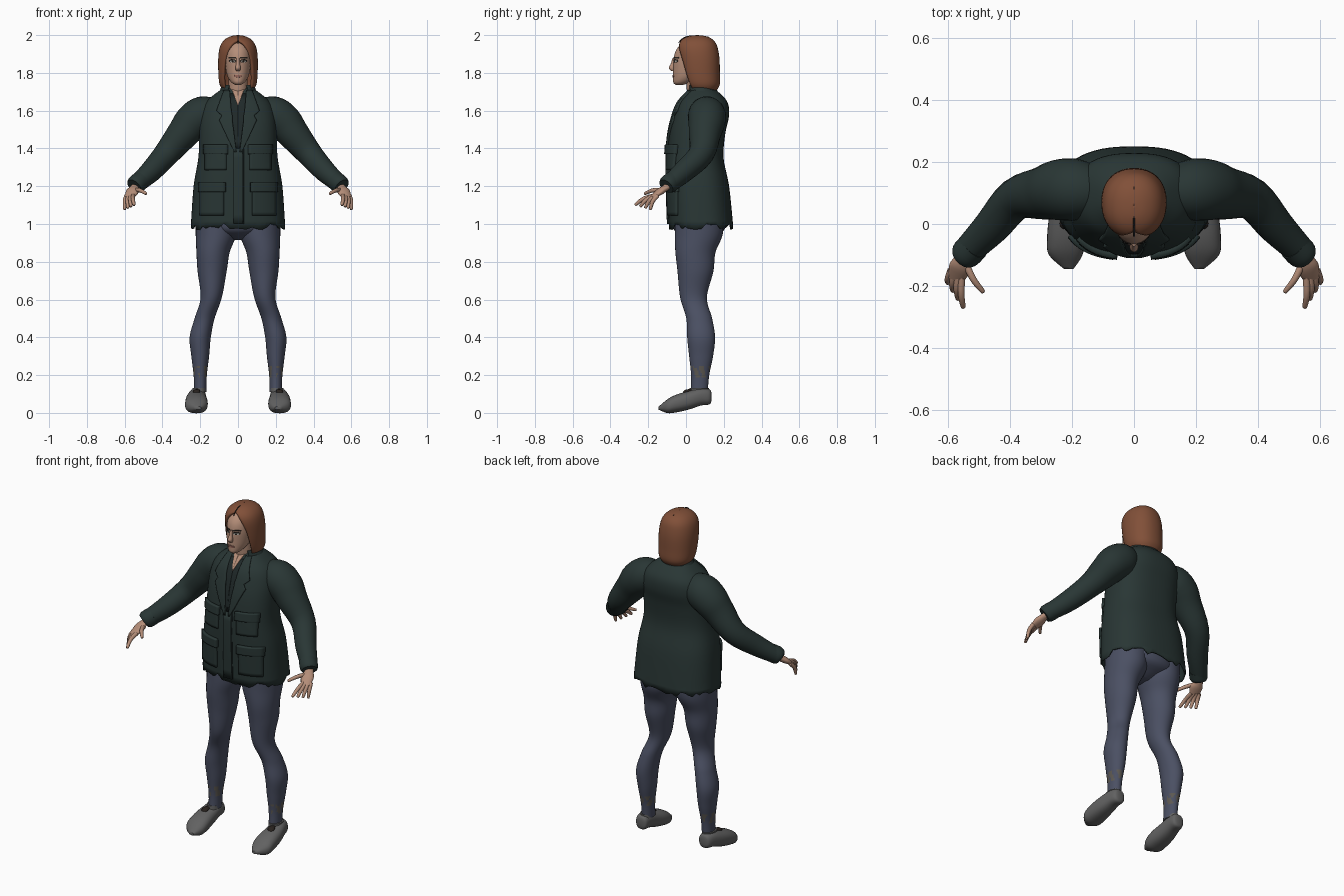
import bpy, bmesh, math, random
from mathutils import Vector
from mathutils.bvhtree import BVHTree

random.seed(4)
if "Cube" in bpy.data.objects:
    bpy.data.objects.remove(bpy.data.objects["Cube"])


def material(name, *colour):
    result = bpy.data.materials.new(name)
    result.use_nodes = True
    result.diffuse_color = (*colour, 1)
    shader = result.node_tree.nodes["Principled BSDF"]
    shader.inputs["Base Color"].default_value = (*colour, 1)
    return result


SKIN = material("skin", .46, .27, .19)
HAIR = material("auburn hair", .22, .08, .04)
JACKET = material("dark green jacket", .022, .037, .035)
SHIRT = material("dark shirt", .014, .022, .022)
PANTS = material("slate pants", .07, .08, .125)
SHOE = material("grey shoe", .12, .12, .12)
WORN = material("worn brown", .11, .1, .085)
DARK = material("dark detail", .02, .015, .012)
LIPS = material("lips", .3, .13, .1)
WHITE = material("eye white", .5, .5, .45)

UP, BACK, FORWARD = Vector((0, 0, 1)), Vector((0, 1, 0)), Vector((0, -1, 0))


def finish(name, bm, mat, mirror, thick):
    """Turn a bmesh into a smooth object, optionally thickened and mirrored."""
    mesh = bpy.data.meshes.new(name)
    bm.to_mesh(mesh)
    bm.free()
    mesh.materials.append(mat)
    mesh.shade_smooth()
    mesh.set_sharp_from_angle(angle=math.radians(50))
    obj = bpy.data.objects.new(name, mesh)
    bpy.context.collection.objects.link(obj)
    if thick:
        solid = obj.modifiers.new("thickness", "SOLIDIFY")
        solid.thickness, solid.offset = thick, -1
    if mirror:
        obj.modifiers.new("mirror", "MIRROR").use_mirror_merge = False
    return obj


def spline(rows, steps):
    """Smoothly interpolate rows of numbers."""
    result, last = [], len(rows) - 1
    for i in range(last):
        before, start, end, after = (Vector(rows[min(max(k, 0), last)]) for k in range(i - 1, i + 3))
        leave, arrive = (end - before) / 2, (after - start) / 2
        for step in range(steps):
            t = step / steps
            ease = t * t * (3 - 2 * t)
            result.append(start.lerp(end, ease) + leave * t * (1 - t) ** 2 - arrive * t * t * (1 - t))
    return result + [Vector(rows[last])]


def loft(name, mat, rows, flat=(1, 1), axis=UP, ref=BACK, sides=28, power=2, steps=4,
         mirror=False, thick=0, gap=None, open_start=False):
    """Skin rings given as (x, y, z, radius), or (y, z, radius) on the centre line.
    flat is the depth to width ratio at both ends; gap(z) opens the front."""
    rows = spline([row if len(row) == 4 else (0, *row) for row in rows], steps)
    last = len(rows) - 1
    bm, rings = bmesh.new(), []
    for i, row in enumerate(rows):
        centre, radius = row.xyz, row.w
        along = axis or (rows[min(i + 1, last)].xyz - rows[max(i - 1, 0)].xyz).normalized()
        deep = (ref - along * ref.dot(along)).normalized()
        wide = deep.cross(along)
        ratio = flat[0] + (flat[1] - flat[0]) * i / last
        opening = gap(centre.z) if gap else 0
        ring = []
        for k in range(sides + bool(gap)):
            angle = opening + (math.tau - 2 * opening) * k / sides
            across, depth = (math.copysign(abs(w) ** (2 / power), w)
                             for w in (math.sin(angle), -math.cos(angle)))
            ring.append(bm.verts.new(centre + (wide * across + deep * depth * ratio) * radius))
        rings.append(ring)
    for low, high in zip(rings, rings[1:]):
        for k in range(sides):
            j = (k + 1) % len(low)
            bm.faces.new((low[k], low[j], high[j], high[k]))
    if not gap:
        for ring in rings[-1:] if open_start else (rings[0], rings[-1]):
            bm.faces.new(ring)
    bmesh.ops.remove_doubles(bm, verts=bm.verts, dist=.0003)
    bmesh.ops.recalc_face_normals(bm, faces=bm.faces)
    return finish(name, bm, mat, mirror, thick)


def patch(name, mat, target, rows, lift, mirror=True, cells=8):
    """Thin plate laid on the front of a part; rows are (x start, x end, z)."""
    tree = BVHTree.FromPolygons([v.co for v in target.data.vertices],
                                [p.vertices[:] for p in target.data.polygons])
    fine = [Vector(a).lerp(Vector(b), s / cells) for a, b in zip(rows, rows[1:]) for s in range(cells + 1)]
    bm, grid, y = bmesh.new(), [], 0
    for start, end, z in fine:
        line = []
        for k in range(cells + 1):
            x = start + (end - start) * k / cells
            hit = tree.ray_cast(Vector((x, -1, z)), BACK)[0]
            y = hit.y if hit else y
            line.append(bm.verts.new((x, y - lift, z)))
        grid.append(line)
    for high, low in zip(grid, grid[1:]):
        for k in range(cells):
            bm.faces.new((high[k], low[k], low[k + 1], high[k + 1]))
    bmesh.ops.remove_doubles(bm, verts=bm.verts, dist=.0001)
    return finish(name, bm, mat, mirror, lift + .004)


def box(x, z, width, height):
    return [(x - width / 2, x + width / 2, z + side * height / 2) for side in (1, -1)]


def oval(x, z, width, height):
    turns = [math.pi * k / 6 for k in range(7)]
    return [(x - width / 2 * math.sin(a), x + width / 2 * math.sin(a), z + height / 2 * math.cos(a))
            for a in turns]


# Jacket body with a ragged hem, and an open collar
body = loft("jacket_body", JACKET, [
    (.08, .985, .25), (.065, 1.2, .235), (.05, 1.35, .21), (.06, 1.48, .205), (.08, 1.57, .2),
    (.09, 1.64, .175), (.09, 1.69, .12), (.08, 1.73, .06)],
    flat=(.68, .78), sides=56, power=2.5, steps=5, thick=.008, open_start=True)
for vert in body.data.vertices:
    if vert.co.z < .99:
        vert.co.z += random.uniform(-.018, .018)
loft("collar", JACKET, [(.09, 1.67, .12), (.085, 1.7, .1), (.08, 1.735, .085)], flat=(.75, .9),
     thick=.012, gap=lambda z: math.radians(36))

# Jacket front details
patch("shirt_front", SHIRT, body, [(0, .045, 1.69), (0, .012, 1.4)], .003)
patch("neck_opening", SKIN, body, [(0, .035, 1.72), (0, .001, 1.63)], .006)
patch("lapel", JACKET, body, [(.045, .075, 1.71), (.035, .115, 1.6), (.03, .085, 1.575),
                              (.03, .1, 1.55), (.008, .02, 1.38)], .012)
patch("placket", JACKET, body, box(0, 1.2, .05, .4), .01, mirror=False)
patch("placket_seam", SHIRT, body, box(.028, 1.2, .005, .4), .004, mirror=False)
for label, x, z, width, height in (("chest", .12, 1.34, .115, .11), ("hip", .14, 1.12, .13, .15)):
    patch(label + "_pocket", JACKET, body, box(x, z, width, height), .012)
    patch(label + "_flap", JACKET, body, box(x, z + height / 2, width + .015, .05), .02)

# Sleeves with cuffs
limb = dict(axis=None, ref=UP, mirror=True)
loft("sleeve", JACKET, [(.1, .1, 1.59, .07), (.18, .11, 1.58, .098), (.24, .11, 1.54, .098),
                        (.29, .1, 1.48, .086), (.38, .08, 1.37, .068), (.46, -.01, 1.28, .058),
                        (.54, -.09, 1.21, .046)], **limb)
loft("cuff", JACKET, [(.515, -.07, 1.23, .05), (.54, -.095, 1.21, .05), (.55, -.105, 1.2, .043)], **limb)

# Hands: palm, a fan of fingers, and thumb
loft("palm", SKIN, [(.535, -.09, 1.21, .025), (.55, -.11, 1.19, .026), (.56, -.14, 1.17, .036),
                    (.575, -.18, 1.14, .025)], flat=(.8, .35), sides=16, **limb)


def finger(name, base, tip):
    knuckle = base.lerp(tip, .5) + Vector((.004, -.006, .008))
    joints = zip((base, knuckle, tip.lerp(knuckle, .1), tip), (.012, .011, .008, .002))
    loft(name, SKIN, [(*point, radius) for point, radius in joints], sides=10, **limb)


for k, label in enumerate(("little", "ring", "middle", "index")):
    finger(label + "_finger", Vector((.59, -.15, 1.15)).lerp(Vector((.555, -.17, 1.15)), k / 3),
           Vector((.6, -.19, 1.075)).lerp(Vector((.55, -.27, 1.1)), k / 3))
finger("thumb", Vector((.545, -.12, 1.18)), Vector((.485, -.22, 1.16)))

# Pants: hips and legs, with worn patches above the ankles
loft("hips", PANTS, [(.065, .915, .04), (.065, .935, .1), (.07, .98, .19), (.07, 1.08, .215)],
     flat=(.95, .62))
leg = loft("leg", PANTS, [
    (.115, .07, 1.08, .11), (.116, .068, .95, .108), (.132, .05, .85, .088), (.137, .05, .75, .077),
    (.142, .04, .61, .056), (.177, .07, .5, .053), (.2, .08, .4, .056), (.2, .08, .3, .047),
    (.2, .075, .2, .035), (.2, .07, .11, .032)], flat=(1.15, 1.4), sides=36, steps=8, mirror=True)
leg.data.materials.append(WORN)
for face in leg.data.polygons:
    x, y, z = face.center
    ragged = math.sin(x * 190) + math.sin(y * 150 + z * 60) + random.uniform(-.8, .8)
    if .19 < z < .255 and ragged > .1:
        face.material_index = 1

# Shoes
loft("shoe", SHOE, [(.21, .135, .085, .015), (.21, .125, .085, .035), (.215, .08, .085, .045),
                    (.22, .02, .068, .054), (.22, -.05, .05, .06), (.22, -.1, .035, .054),
                    (.21, -.145, .025, .015)],
     flat=(1.25, .55), axis=FORWARD, ref=UP, power=2.4, mirror=True)
loft("shoe_opening", SHOE, [(.205, .07, .11, .037), (.205, .07, .132, .036)], flat=(1.4, 1.4), mirror=True)
loft("shoe_tongue", DARK, [(.215, .03, .12, .012), (.22, 0, .113, .02), (.22, -.015, .1, .01)],
     flat=(.5, .5), sides=14, **limb)

# Neck, head and nose
loft("neck", SKIN, [(.075, 1.62, .055), (.055, 1.7, .05), (.05, 1.8, .05)])
head = loft("head", SKIN, [(-.035, 1.737, .016), (-.02, 1.75, .036), (.005, 1.78, .055), (.02, 1.82, .065),
                           (.03, 1.87, .07), (.04, 1.92, .067), (.05, 1.96, .048), (.05, 1.975, .02)],
            flat=(1.3, 1.42), sides=40)
loft("nose", SKIN, [(-.06, 1.88, .008), (-.067, 1.85, .01), (-.074, 1.825, .014), (-.066, 1.81, .01)],
     flat=(1.4, 1.1), sides=16)

# Painted face
patch("eyelid", DARK, head, oval(.03, 1.864, .036, .018), .002)
patch("eye", WHITE, head, oval(.03, 1.861, .03, .011), .003)
patch("iris", DARK, head, oval(.03, 1.861, .01, .011), .004)
patch("eyebrow", DARK, head, box(.031, 1.88, .04, .007), .004)
patch("mouth", LIPS, head, oval(0, 1.783, .046, .013), .004, mirror=False)


# Shoulder length hair, open at the face, with a centre parting
def face_opening(z):
    return math.radians(50) * math.sqrt(max(0, 1 - ((z - 1.7) / .27) ** 2))


loft("hair", HAIR, [(.09, 1.708, .08), (.085, 1.74, .098), (.075, 1.8, .104), (.068, 1.87, .105),
                    (.062, 1.92, .1), (.06, 1.955, .088), (.06, 1.98, .066), (.06, 1.995, .035),
                    (.06, 2, .001)],
     flat=(.92, 1.25), sides=40, power=2.2, thick=.014, gap=face_opening)
loft("hair_parting", DARK, [(-.04, 1.958, .003), (-.02, 1.98, .003), (.02, 1.994, .003), (.12, 1.99, .002)],
     axis=FORWARD, ref=UP, sides=8)
